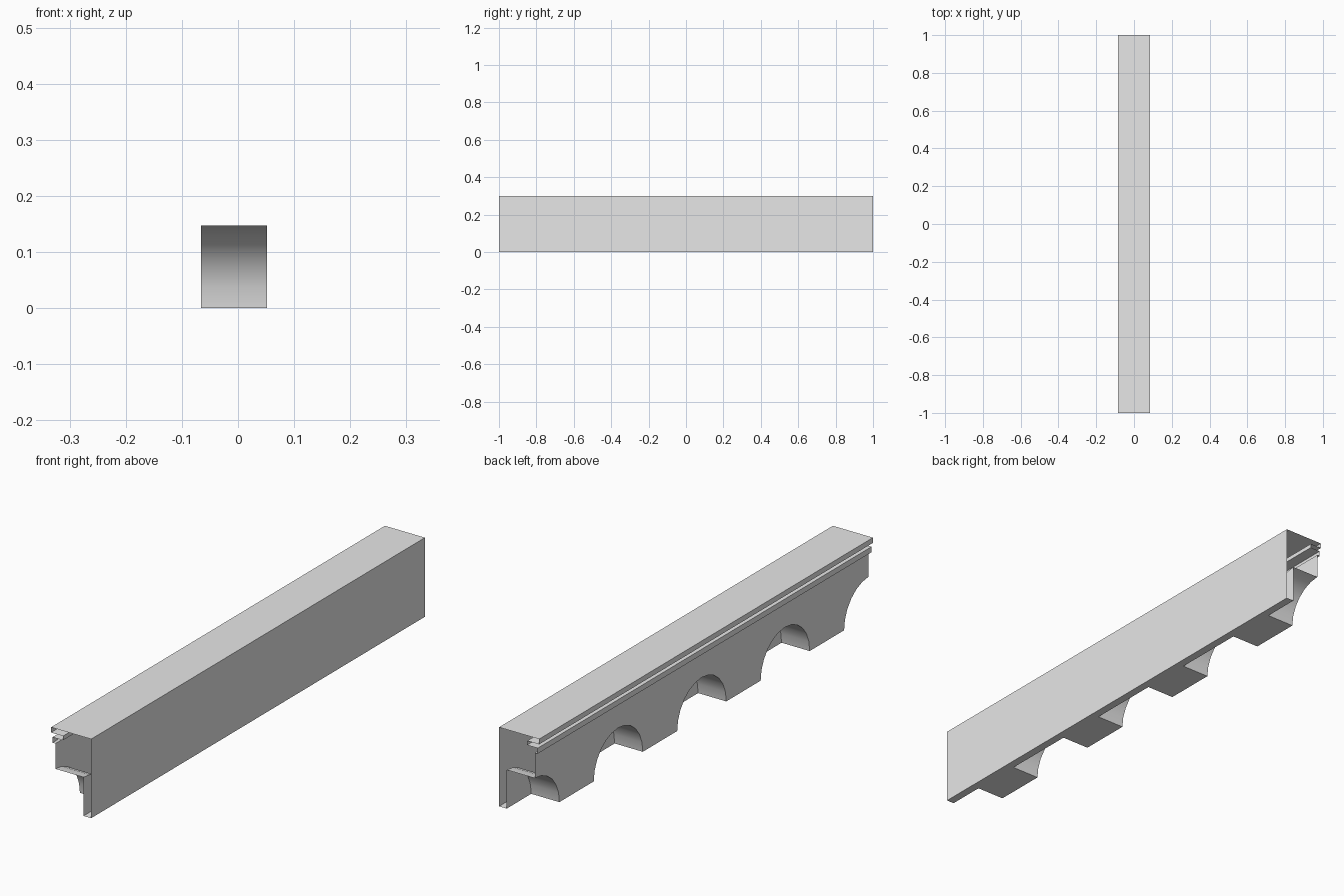
import bpy, bmesh
from math import sin, cos, pi

cube = bpy.data.objects.get("Cube")
if cube:
    bpy.data.objects.remove(cube, do_unlink=True)

# One plain grey for the whole moulding
grey = bpy.data.materials.new("light_grey")
grey.use_nodes = True
colour = (0.8, 0.8, 0.8, 1)
grey.diffuse_color = colour
grey.node_tree.nodes["Principled BSDF"].inputs["Base Color"].default_value = colour

FACE_X, PLATE_X, BACK_X = -0.066, 0.052, 0.084
RADIUS, STEPS = 0.147, 12

# Fixed section: back plate, top, upper lip, groove, lower lip
section = [
    (PLATE_X, 0), (BACK_X, 0), (BACK_X, 0.3), (-BACK_X, 0.3),
    (-BACK_X, 0.28), (-0.034, 0.28), (-0.034, 0.264),
    (-0.078, 0.264), (-0.078, 0.243), (FACE_X, 0.243),
]

# Underside line (y, z): round arches between flat corbels, halved at both ends
underside = []
for n in range(5):
    centre = -1 + n * 0.5
    for s in range(STEPS + 1):
        a = pi * s / STEPS
        y = centre - RADIUS * cos(a)
        if abs(y) < 1.0001:
            underside.append((y, max(0, RADIUS * sin(a))))

# Sweep the section along the underside, leaving both ends open
bm = bmesh.new()
rings = []
for y, z in underside:
    ring = section + [(FACE_X, z), (PLATE_X, z)]
    rings.append([bm.verts.new((x, y, h)) for x, h in ring])
for a, b in zip(rings, rings[1:]):
    for i in range(len(a)):
        j = (i + 1) % len(a)
        bm.faces.new((a[i], b[i], b[j], a[j]))

# Tidy collapsed quads at the corbel feet and merge flat strips
bmesh.ops.remove_doubles(bm, verts=bm.verts, dist=0.0001)
bmesh.ops.dissolve_limit(bm, angle_limit=0.01, verts=bm.verts, edges=bm.edges)

mesh = bpy.data.meshes.new("arched_cornice")
bm.to_mesh(mesh)
bm.free()
mesh.materials.append(grey)
cornice = bpy.data.objects.new("arched_cornice", mesh)
bpy.context.collection.objects.link(cornice)

# Smooth arches with crisp corners
bpy.ops.object.select_all(action='DESELECT')
cornice.select_set(True)
bpy.context.view_layer.objects.active = cornice
bpy.ops.object.shade_smooth_by_angle(angle=pi / 6)
